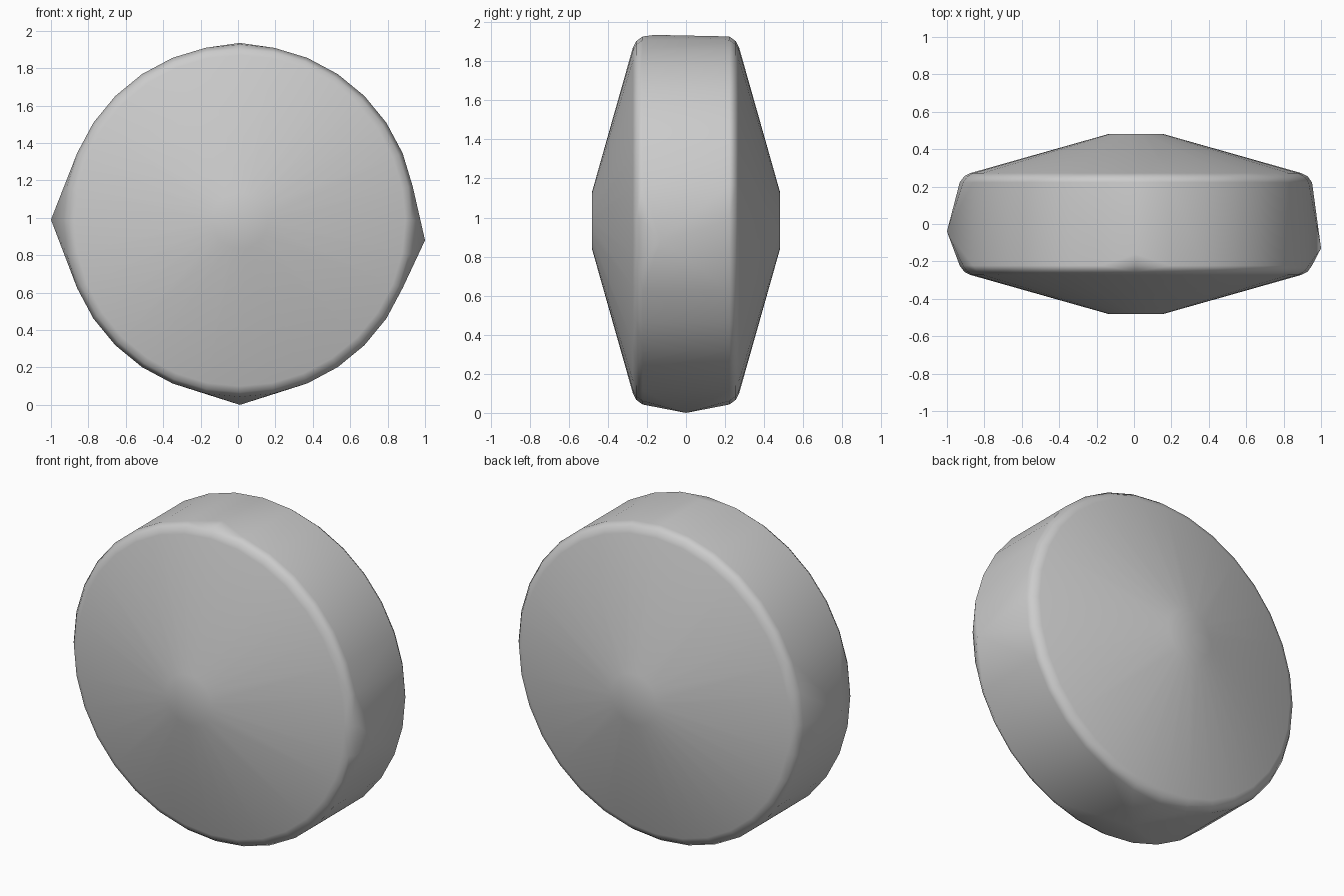
import bpy
import bmesh
import math

if "Cube" in bpy.data.objects:
    bpy.data.objects.remove(bpy.data.objects["Cube"], do_unlink=True)

# Plain grey
grey = bpy.data.materials.new("grey")
grey.use_nodes = True
colour = (0.6, 0.6, 0.6, 1)
grey.diffuse_color = colour
grey.node_tree.nodes["Principled BSDF"].inputs["Base Color"].default_value = colour

CENTRE_X, CENTRE_Z, SIDES = 0.01, 0.985, 32
bm = bmesh.new()

# Disc: radius and half depth of each ring, mirrored front to back
profile = [(0.15, 0.48), (0.885, 0.272), (0.918, 0.255), (0.942, 0.222)]
for radius, depth in profile:
    for side in (-1, 1):
        for i in range(SIDES):
            a = math.tau * i / SIDES
            bm.verts.new((CENTRE_X + radius * math.cos(a), side * depth,
                          CENTRE_Z + radius * math.sin(a)))

# Shallow peaks on the rim: left, right, bottom, top
for peak in [(1, -0.13, 0.88), (-1, -0.04, 0.99), (0.01, 0, 0), (0.01, -0.16, 1.935)]:
    bm.verts.new(peak)

# Stretch a skin over the disc and its peaks
hull = bmesh.ops.convex_hull(bm, input=bm.verts)
loose = [v for v in bm.verts if not v.link_faces]
bmesh.ops.delete(bm, geom=loose, context='VERTS')
bmesh.ops.dissolve_limit(bm, angle_limit=math.radians(0.5), verts=bm.verts, edges=bm.edges)
bmesh.ops.recalc_face_normals(bm, faces=bm.faces)

mesh = bpy.data.meshes.new("disc_body")
bm.to_mesh(mesh)
bm.free()
mesh.materials.append(grey)
disc = bpy.data.objects.new("disc_body", mesh)
bpy.context.collection.objects.link(disc)

# Smooth the rounded rim, keeping the broad cones even
bpy.ops.object.select_all(action='DESELECT')
disc.select_set(True)
bpy.context.view_layer.objects.active = disc
bpy.ops.object.shade_smooth_by_angle(angle=math.radians(40))
weighted = disc.modifiers.new("even_shading", 'WEIGHTED_NORMAL')
weighted.keep_sharp = True
